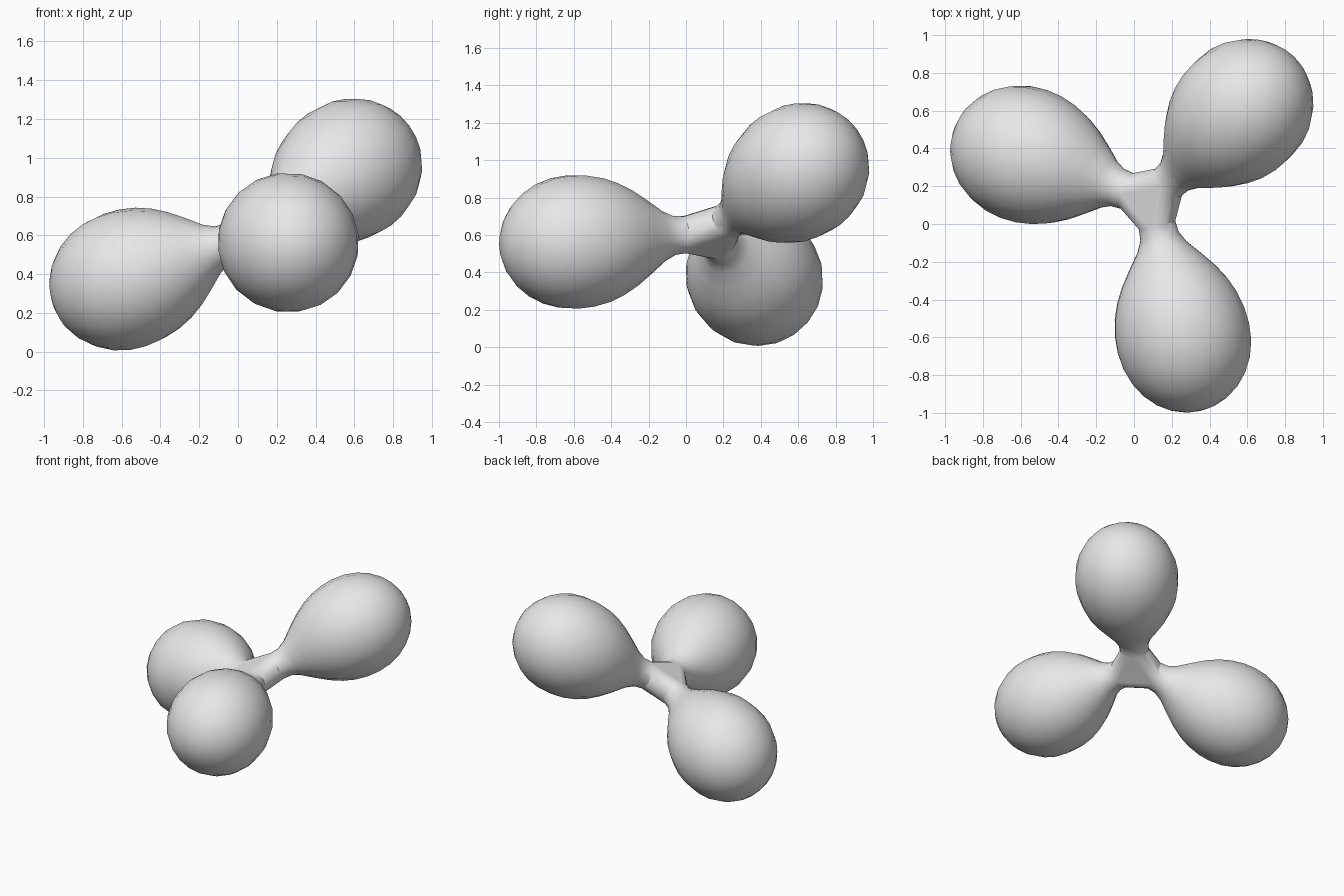
import bpy, bmesh, math
from mathutils import Vector

if "Cube" in bpy.data.objects:
    bpy.data.objects.remove(bpy.data.objects["Cube"], do_unlink=True)

grey = bpy.data.materials.new("light grey")
grey.use_nodes = True
grey.diffuse_color = (0.8, 0.8, 0.8, 1)
grey.node_tree.nodes["Principled BSDF"].inputs["Base Color"].default_value = (0.8, 0.8, 0.8, 1)

SIDES = 20
HUB = Vector((0.09, 0.13, 0.61))
LOBE_CENTRES = [(0.62, 0.65, 0.97), (-0.61, 0.38, 0.36), (0.27, -0.64, 0.56)]

# lobe profile: (distance from hub, radius), neck first, then a rounded end
PROFILE = [(0.14, 0.10), (0.20, 0.105), (0.26, 0.135), (0.34, 0.198), (0.42, 0.257),
           (0.50, 0.303), (0.58, 0.335), (0.67, 0.355)]
END, RADIUS, LENGTH = 0.755, 0.36, 0.397
PROFILE += [(END + LENGTH * math.sin(a), RADIUS * math.cos(a))
            for a in (math.radians(13 * i) for i in range(7))]

bm = bmesh.new()
arms = []
for centre in LOBE_CENTRES:
    axis = (Vector(centre) - HUB).normalized()
    u = axis.cross(Vector((-0.41, -0.18, 0.9))).normalized()
    arms.append((axis, u, axis.cross(u)))


def ring(arm, dist, radius):
    axis, u, v = arm
    angles = [2 * math.pi * i / SIDES for i in range(SIDES)]
    return [bm.verts.new(HUB + axis * dist + (u * math.cos(a) + v * math.sin(a)) * radius)
            for a in angles]


# hub: hull joining the three neck openings, with the openings removed
necks = [ring(arm, *PROFILE[0]) for arm in arms]
bmesh.ops.convex_hull(bm, input=[v for n in necks for v in n])
caps = [f for f in bm.faces if any(all(v in n for v in f.verts) for n in necks)]
bmesh.ops.delete(bm, geom=caps, context='FACES_ONLY')

# lobes: skin the profile outward from each neck
for arm, previous in zip(arms, necks):
    for dist, radius in PROFILE[1:]:
        current = ring(arm, dist, radius)
        for i in range(SIDES):
            j = (i + 1) % SIDES
            bm.faces.new((previous[i], previous[j], current[j], current[i]))
        previous = current
    tip = bm.verts.new(HUB + arm[0] * (END + LENGTH))
    for i in range(SIDES):
        bm.faces.new((previous[i], previous[(i + 1) % SIDES], tip))

bmesh.ops.recalc_face_normals(bm, faces=bm.faces)
mesh = bpy.data.meshes.new("three_lobes")
bm.to_mesh(mesh)
bm.free()
mesh.materials.append(grey)
body = bpy.data.objects.new("three_lobes", mesh)
bpy.context.collection.objects.link(body)

# smooth lobes, crisp creases at the hub
bpy.ops.object.select_all(action='DESELECT')
body.select_set(True)
bpy.context.view_layer.objects.active = body
bpy.ops.object.shade_smooth_by_angle(angle=math.radians(30))
